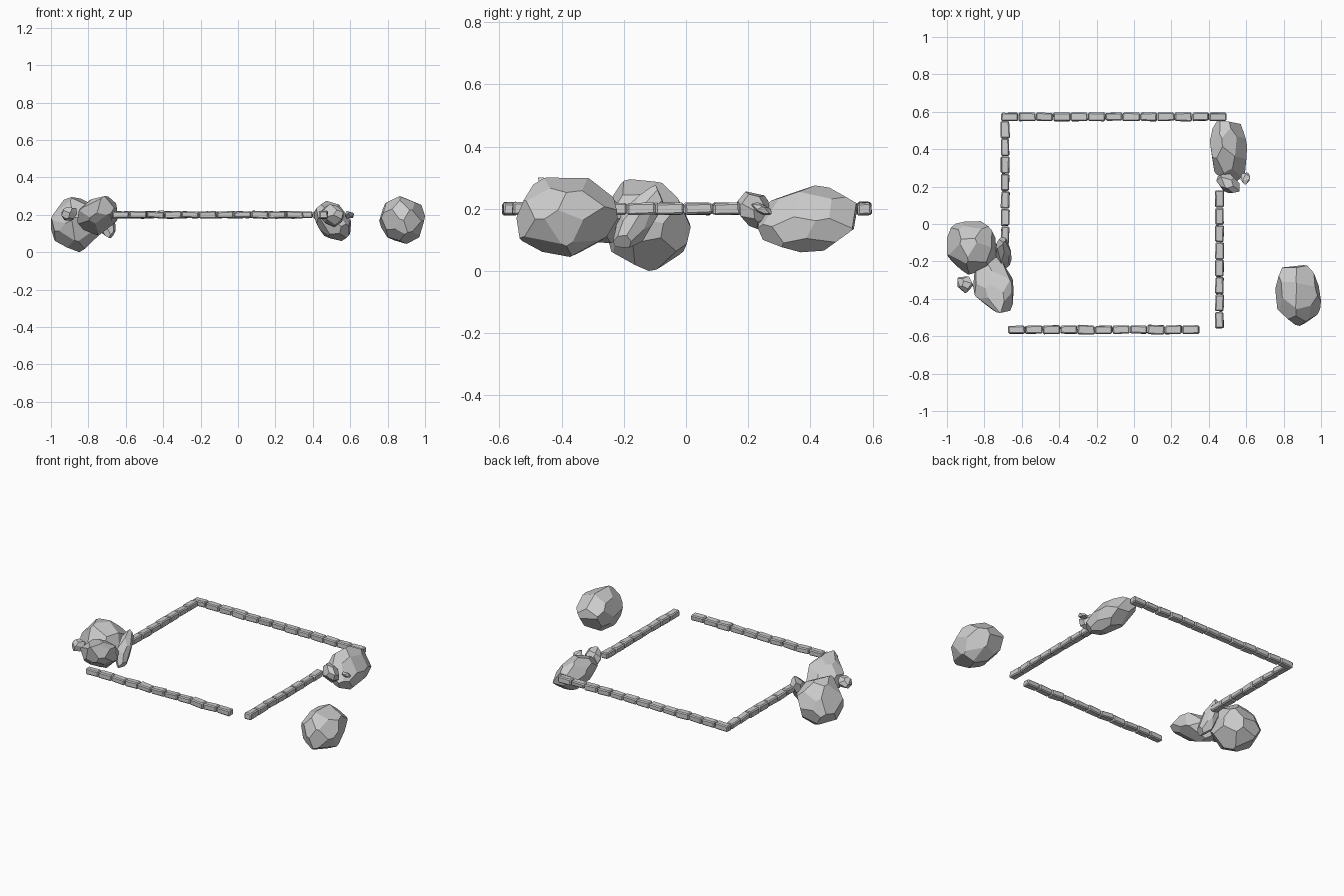
import bpy, bmesh, math, random
from mathutils import Vector, Euler

if "Cube" in bpy.data.objects:
    bpy.data.objects.remove(bpy.data.objects["Cube"])

random.seed(7)


def make_object(name, bm):
    bmesh.ops.recalc_face_normals(bm, faces=bm.faces)
    mesh = bpy.data.meshes.new(name)
    bm.to_mesh(mesh)
    bm.free()
    obj = bpy.data.objects.new(name, mesh)
    bpy.context.collection.objects.link(obj)
    return obj


def brick_row(name, start, end, count):
    """Row of slightly uneven chamfered stones from start to end (x, y)."""
    a, b = Vector((*start, 0.2)), Vector((*end, 0.2))
    step = (b - a) / count
    yaw = math.atan2(step.y, step.x)
    bm = bmesh.new()
    for i in range(count):
        one = bmesh.new()
        bmesh.ops.create_cube(one, size=1)
        size = (step.length * random.uniform(0.96, 1.0),
                random.uniform(0.043, 0.048), random.uniform(0.035, 0.041))
        for v in one.verts:
            v.co = Vector([c * s + random.uniform(-0.002, 0.002)
                           for c, s in zip(v.co, size)])
        bmesh.ops.bevel(one, geom=one.edges[:], offset=0.006, segments=1,
                        affect='EDGES', profile=0.5)
        rot = Euler((random.uniform(-.04, .04), random.uniform(-.05, .05),
                     yaw + random.uniform(-.03, .03))).to_matrix()
        for v in one.verts:
            v.co = rot @ v.co + a + step * (i + 0.5)
        tmp = bpy.data.meshes.new("tmp")
        one.to_mesh(tmp)
        one.free()
        bm.from_mesh(tmp)
        bpy.data.meshes.remove(tmp)
    return make_object(name, bm)


def rock(name, lo, hi, half, tilt, cuts=24, seed=1):
    """Faceted boulder: block chiselled by planes, tilted, fitted to bounds."""
    rng = random.Random(seed)
    bm = bmesh.new()
    bmesh.ops.create_cube(bm, size=2.6)
    for i in range(cuts):
        z = 1 - 2 * (i + 0.5) / cuts
        ang = i * 2.39996 + rng.uniform(-0.35, 0.35)
        r = math.sqrt(1 - z * z)
        n = Vector((r * math.cos(ang), r * math.sin(ang),
                    z + rng.uniform(-0.12, 0.12))).normalized()
        bmesh.ops.bisect_plane(bm, geom=bm.verts[:] + bm.edges[:] + bm.faces[:],
                               plane_co=n * rng.uniform(0.9, 1.0), plane_no=n,
                               clear_outer=True)
        rim = [e for e in bm.edges if e.is_boundary]
        if rim:
            bmesh.ops.contextual_create(bm, geom=rim)
    rot = Euler([math.radians(t) for t in tilt]).to_matrix()
    for v in bm.verts:
        v.co = rot @ Vector([c * h for c, h in zip(v.co, half)])
    for k in range(3):
        vals = [v.co[k] for v in bm.verts]
        low, span = min(vals), max(vals) - min(vals)
        for v in bm.verts:
            v.co[k] = lo[k] + (v.co[k] - low) / span * (hi[k] - lo[k])
    return make_object(name, bm)


# Stone border rows
brick_row("back_border", (-0.71, 0.573), (0.495, 0.573), 13)
brick_row("left_border", (-0.689, 0.55), (-0.689, -0.105), 7)
brick_row("front_border", (-0.675, -0.565), (0.35, -0.565), 11)
brick_row("right_border", (0.457, -0.56), (0.457, 0.18), 8)

# Left cluster of boulders
rock("left_large_boulder", (-1.0, -0.27, 0.0), (-0.735, 0.015, 0.295),
     (0.13, 0.14, 0.15), (15, 10, 0), 26, 2)
rock("left_front_boulder", (-0.86, -0.475, 0.09), (-0.645, -0.18, 0.30),
     (0.105, 0.17, 0.085), (-25, 0, 17), 24, 3)
rock("left_inner_stone", (-0.74, -0.235, 0.075), (-0.655, -0.07, 0.275),
     (0.04, 0.13, 0.06), (45, 0, 5), 20, 4)
rock("left_outer_pebble", (-0.945, -0.37, 0.17), (-0.86, -0.28, 0.24),
     (0.045, 0.045, 0.032), (0, -10, 0), 16, 5)

# Right cluster of boulders
rock("right_back_boulder", (0.405, 0.23, 0.06), (0.605, 0.55, 0.275),
     (0.115, 0.17, 0.085), (12, 40, 17), 24, 6)
rock("right_inner_stone", (0.44, 0.165, 0.135), (0.565, 0.27, 0.255),
     (0.07, 0.04, 0.06), (20, 15, -20), 18, 7)
rock("right_outer_pebble", (0.57, 0.21, 0.18), (0.62, 0.275, 0.22),
     (0.025, 0.035, 0.016), (-25, 0, 0), 14, 8)

# Lone boulder on the right
rock("lone_boulder", (0.755, -0.545, 0.045), (1.0, -0.22, 0.30),
     (0.12, 0.16, 0.125), (5, 5, 12), 26, 9)
